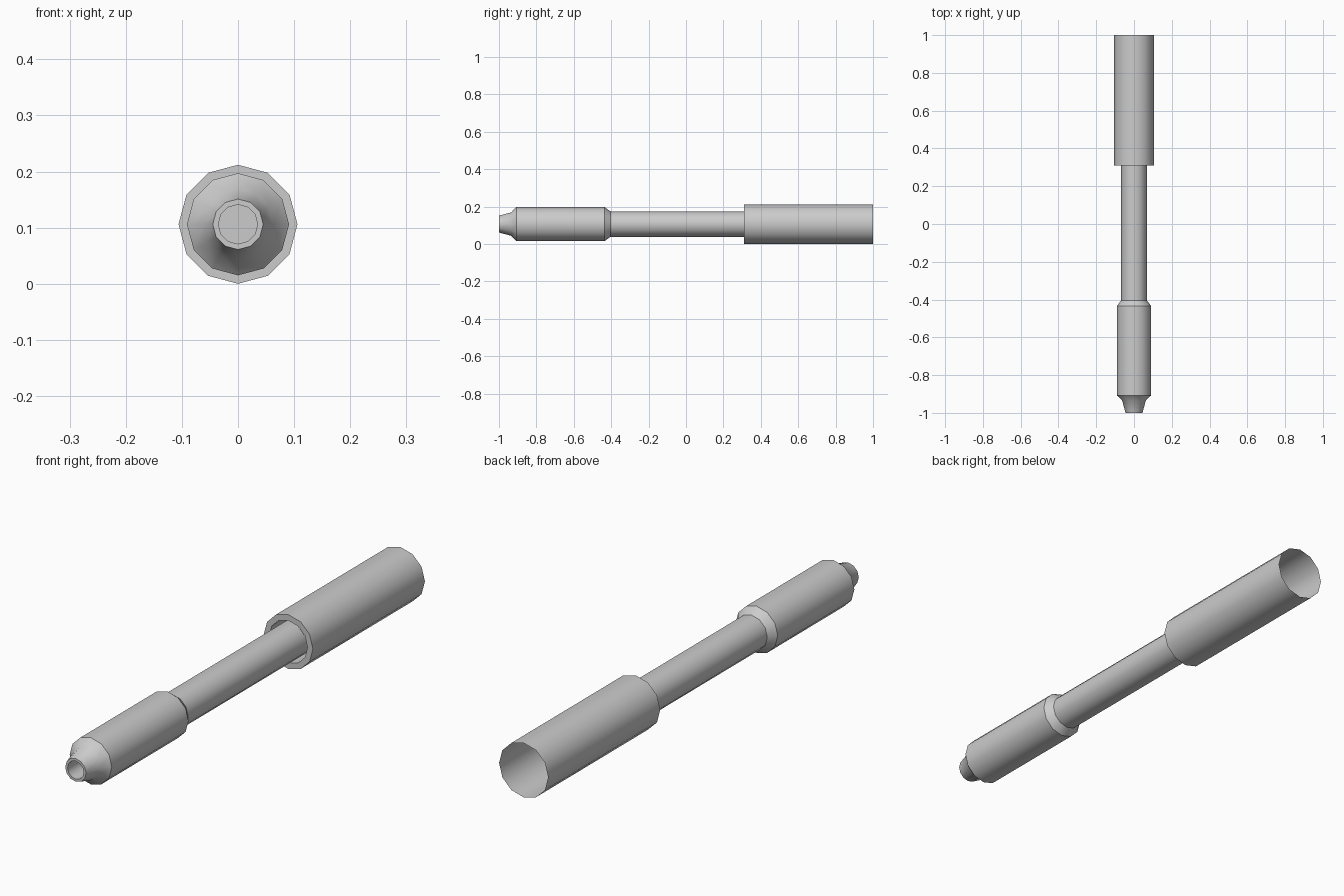
import bpy, bmesh
from math import cos, sin, radians, pi

if "Cube" in bpy.data.objects:
    bpy.data.objects.remove(bpy.data.objects["Cube"])

SIDES = 12
AXIS_Z = 0.106


def lathe(name, profile, cap_start=False):
    """Turn a list of (radius, y) points around the long axis."""
    bm = bmesh.new()
    rings = [[bm.verts.new((r * cos(2 * pi * k / SIDES), y,
                            AXIS_Z + r * sin(2 * pi * k / SIDES)))
              for k in range(SIDES)] for r, y in profile]
    for a, b in zip(rings, rings[1:]):
        for k in range(SIDES):
            n = (k + 1) % SIDES
            bm.faces.new((a[k], b[k], b[n], a[n]))
    if cap_start:
        bm.faces.new(rings[0])
    mesh = bpy.data.meshes.new(name)
    bm.to_mesh(mesh)
    bm.free()
    obj = bpy.data.objects.new(name, mesh)
    bpy.context.collection.objects.link(obj)
    bpy.ops.object.select_all(action='DESELECT')
    obj.select_set(True)
    bpy.context.view_layer.objects.active = obj
    bpy.ops.object.shade_smooth_by_angle(angle=radians(35))
    return obj


# Front sleeve: bored nose, shoulder, straight body, rear chamfer
lathe("front_sleeve", [
    (0.035, -0.90), (0.035, -1.0), (0.045, -1.0), (0.0625, -0.935),
    (0.091, -0.907), (0.091, -0.435), (0.068, -0.404),
], cap_start=True)

# Thin rod running into the rear tube
lathe("rod", [(0.068, -0.404), (0.068, 0.42)])

# Rear tube: front lip around the rod, open at the back
lathe("rear_tube", [(0.083, 0.42), (0.083, 0.31), (0.106, 0.31), (0.106, 1.0)])
